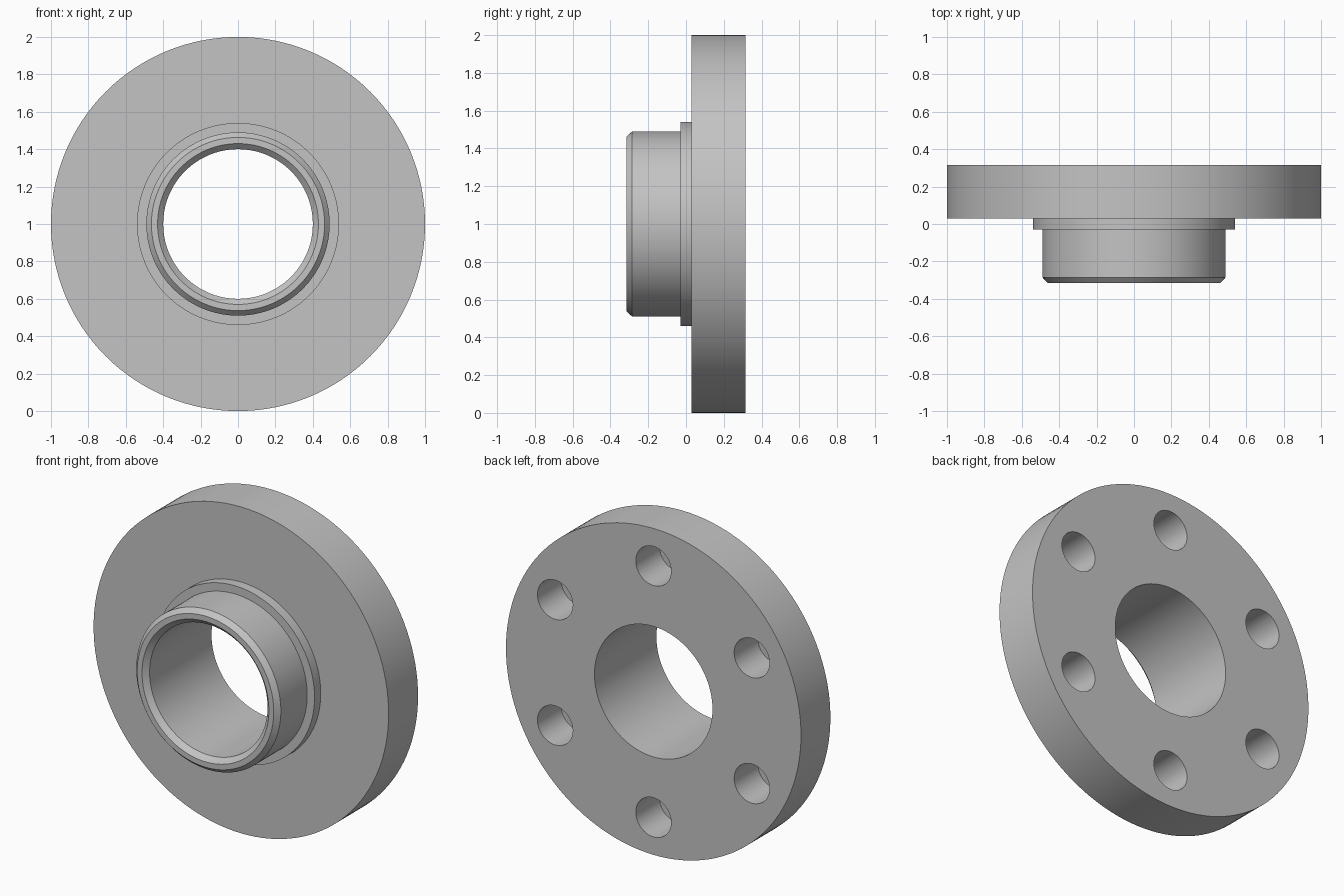
import bpy, bmesh, math
from mathutils import Matrix, Vector

if "Cube" in bpy.data.objects:
    bpy.data.objects.remove(bpy.data.objects["Cube"])

SEGMENTS = 128
CENTRE = Vector((0, 0, 1))

steel = bpy.data.materials.new("plain grey")
steel.diffuse_color = (0.55, 0.55, 0.55, 1)
steel.use_nodes = True
steel.node_tree.nodes["Principled BSDF"].inputs["Base Color"].default_value = steel.diffuse_color


def make_object(name, bm):
    bmesh.ops.recalc_face_normals(bm, faces=bm.faces)
    mesh = bpy.data.meshes.new(name)
    bm.to_mesh(mesh)
    bm.free()
    mesh.materials.append(steel)
    obj = bpy.data.objects.new(name, mesh)
    bpy.context.collection.objects.link(obj)
    return obj


def lathe(name, profile):
    """Revolve a closed (radius, y) profile about the y axis through CENTRE."""
    bm = bmesh.new()
    rings = []
    for i in range(SEGMENTS):
        a = 2 * math.pi * i / SEGMENTS
        rings.append([bm.verts.new(CENTRE + Vector((r * math.cos(a), y, r * math.sin(a))))
                      for r, y in profile])
    n = len(profile)
    for i in range(SEGMENTS):
        p, q = rings[i], rings[(i + 1) % SEGMENTS]
        for j in range(n):
            k = (j + 1) % n
            bm.faces.new((p[j], p[k], q[k], q[j]))
    return make_object(name, bm)


# Flange disc, raised collar and chamfered hub around a through bore
flange = lathe("flange_with_hub", [
    (0.40, 0.315), (1.00, 0.315), (1.00, 0.03),    # disc
    (0.54, 0.03), (0.54, -0.03), (0.49, -0.03),    # collar
    (0.49, -0.285), (0.463, -0.315),               # hub, outer chamfer
    (0.43, -0.315), (0.40, -0.285),                # inner chamfer
])

# Six blind bolt holes cut from the back face
HOLE_R, CIRCLE_R, DEPTH, OVER = 0.12, 0.77, 0.23, 0.1
bm = bmesh.new()
for i in range(6):
    a = math.radians(90 + 60 * i)
    pos = CENTRE + Vector((CIRCLE_R * math.cos(a), 0.315 + (OVER - DEPTH) / 2,
                           CIRCLE_R * math.sin(a)))
    bmesh.ops.create_cone(bm, cap_ends=True, segments=48, radius1=HOLE_R, radius2=HOLE_R,
                          depth=DEPTH + OVER,
                          matrix=Matrix.Translation(pos) @ Matrix.Rotation(math.pi / 2, 4, 'X'))
cutter = make_object("bolt_hole_cutter", bm)
cutter.hide_render = True

cut = flange.modifiers.new("bolt_holes", 'BOOLEAN')
cut.operation = 'DIFFERENCE'
cut.solver = 'EXACT'
cut.object = cutter

bpy.ops.object.select_all(action='DESELECT')
flange.select_set(True)
bpy.context.view_layer.objects.active = flange
bpy.ops.object.modifier_apply(modifier=cut.name)
bpy.data.objects.remove(cutter)

# Smooth round walls, crisp edges
bpy.ops.object.shade_smooth_by_angle(angle=math.radians(30))
